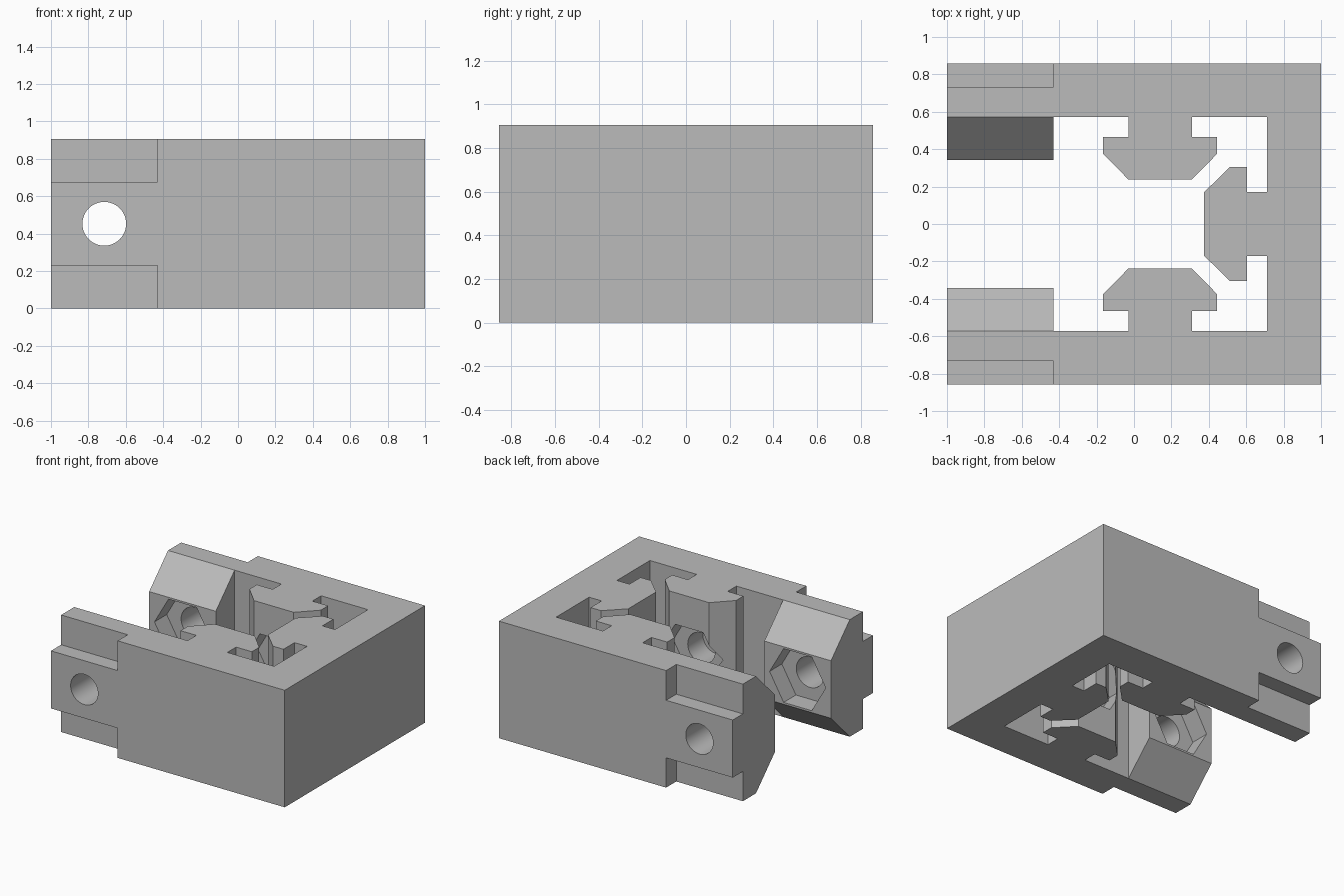
import bpy, bmesh, math
from mathutils import Matrix, Vector

if "Cube" in bpy.data.objects:
    bpy.data.objects.remove(bpy.data.objects["Cube"], do_unlink=True)

HEIGHT, MID = 0.905, 0.4525
OUT, IN = 0.857, 0.573        # outer and inner faces of the side arms
WALL = 0.71                   # inner face of the end wall
ARM_END = -0.43               # where the arms turn into clamp jaws
RIB_X = 0.14                  # centre of the side ribs
RIB_H = 0.335                 # rib height above its wall
STEP = 0.23                   # jaw chamfer and outer groove height

grey = bpy.data.materials.new("grey plastic")
grey.use_nodes = True
grey.diffuse_color = (0.5, 0.5, 0.5, 1)
grey.node_tree.nodes["Principled BSDF"].inputs["Base Color"].default_value = (0.5, 0.5, 0.5, 1)


def prism(name, points, direction):
    """Extrude a closed planar outline along a direction."""
    bm = bmesh.new()
    face = bm.faces.new([bm.verts.new(p) for p in points])
    ext = bmesh.ops.extrude_face_region(bm, geom=[face])
    moved = [v for v in ext["geom"] if isinstance(v, bmesh.types.BMVert)]
    bmesh.ops.translate(bm, verts=moved, vec=direction)
    bmesh.ops.recalc_face_normals(bm, faces=bm.faces)
    mesh = bpy.data.meshes.new(name)
    bm.to_mesh(mesh)
    bm.free()
    mesh.materials.append(grey)
    obj = bpy.data.objects.new(name, mesh)
    bpy.context.collection.objects.link(obj)
    return obj


def bore(name, sides, radius, start, end):
    """Straight cutter with a regular outline, from start to end."""
    start, end = Vector(start), Vector(end)
    axis = (end - start).normalized()
    side = axis.cross(Vector((0, 0, 1)))
    pts = []
    for i in range(sides):
        a = math.tau * i / sides
        pts.append(start + radius * (side * math.cos(a) + Vector((0, 0, math.sin(a)))))
    obj = prism(name, pts, end - start)
    obj.hide_render = True
    return obj


def combine(target, tool, operation):
    """Apply a boolean and discard the tool."""
    mod = target.modifiers.new(operation.lower(), "BOOLEAN")
    mod.operation, mod.object, mod.solver = operation, tool, "EXACT"
    bpy.context.view_layer.update()
    result = target.evaluated_get(bpy.context.evaluated_depsgraph_get())
    mesh = bpy.data.meshes.new_from_object(result)
    target.modifiers.clear()
    target.data = mesh
    bpy.data.objects.remove(tool, do_unlink=True)


def rib_outline(place):
    """T-shaped rib rising from a wall: (along, height) pairs mapped by place."""
    half = [(0.17, 0), (0.17, 0.107), (0.305, 0.107), (0.305, 0.197), (0.17, RIB_H)]
    pairs = [(-a, h) for a, h in half] + [(a, h) for a, h in reversed(half)]
    return [place(a, h) for a, h in pairs]


# U-shaped body with a rib on each inner wall
outline = [(ARM_END, -OUT, 0), (ARM_END, -IN, 0)]
outline += rib_outline(lambda a, h: (RIB_X + a, -IN + h, 0))
outline += [(WALL, -IN, 0)]
outline += rib_outline(lambda a, h: (WALL - h, a, 0))
outline += [(WALL, IN, 0)]
outline += rib_outline(lambda a, h: (RIB_X - a, IN - h, 0))
outline += [(ARM_END, IN, 0), (ARM_END, OUT, 0), (1, OUT, 0), (1, -OUT, 0)]
body = prism("clamp_bracket", outline, (0, 0, HEIGHT))

# Clamp jaws with grooved outside and chamfered inside
GROOVE = 0.733
BOSS = IN - STEP
lower = [(BOSS, STEP), (IN, 0), (GROOVE, 0), (GROOVE, STEP), (OUT, STEP)]
section = lower + [(y, HEIGHT - z) for y, z in reversed(lower)]
for s in (-1, 1):
    jaw = prism("jaw", [(-1, s * y, z) for y, z in section], (1 + ARM_END, 0, 0))
    combine(body, jaw, "UNION")

# Bolt holes and hexagonal nut pockets
BOLT_X = (ARM_END - 1) / 2
POCKET = 0.15
cutters = []
for s in (-1, 1):
    cutters += [
        bore("jaw_hole", 48, 0.117, (BOLT_X, s * 0.2, MID), (BOLT_X, s, MID)),
        bore("jaw_nut_pocket", 6, 0.24, (BOLT_X, s * 0.2, MID), (BOLT_X, s * (BOSS + POCKET), MID)),
    ]
    top = IN - RIB_H
    cutters += [
        bore("rib_hole", 48, 0.117, (RIB_X, s * 0.1, MID), (RIB_X, s * IN, MID)),
        bore("rib_nut_pocket", 6, 0.24, (RIB_X, s * 0.1, MID), (RIB_X, s * (top + POCKET), MID)),
    ]
top = WALL - RIB_H
cutters += [
    bore("end_rib_hole", 48, 0.117, (0.2, 0, MID), (WALL, 0, MID)),
    bore("end_rib_nut_pocket", 6, 0.24, (0.2, 0, MID), (top + POCKET, 0, MID)),
]
for cutter in cutters:
    combine(body, cutter, "DIFFERENCE")

# Smooth bores, crisp edges
bpy.ops.object.select_all(action="DESELECT")
body.select_set(True)
bpy.context.view_layer.objects.active = body
bpy.ops.object.shade_smooth_by_angle(angle=math.radians(30))
